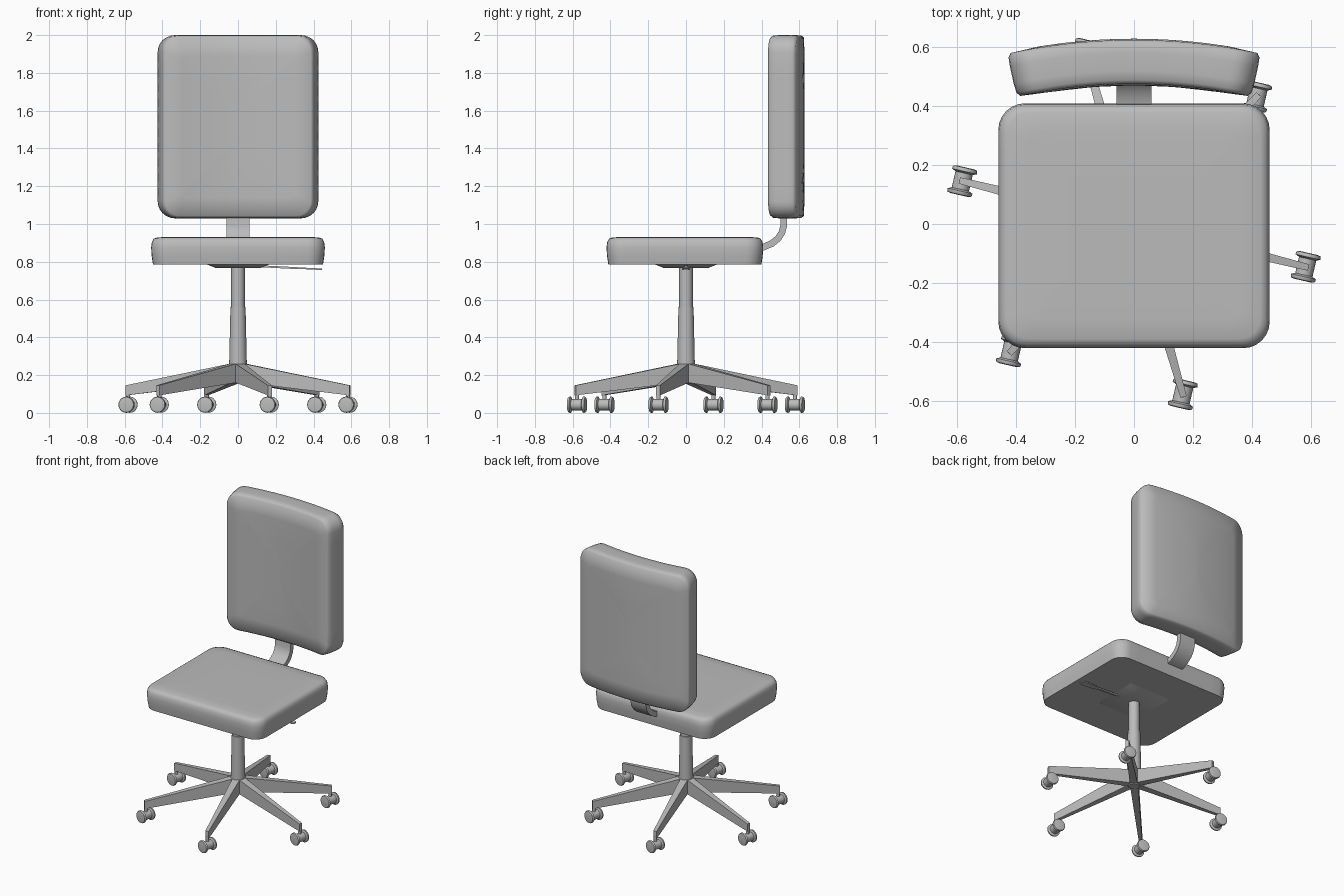
import bpy, bmesh
from math import sin, cos, pi, radians
from mathutils import Matrix, Vector

cube = bpy.data.objects.get("Cube")
if cube:
    bpy.data.objects.remove(cube)

grey = bpy.data.materials.new("plain_grey")
grey.use_nodes = True
colour = (0.5, 0.5, 0.5, 1)
grey.diffuse_color = colour
grey.node_tree.nodes["Principled BSDF"].inputs["Base Color"].default_value = colour


def finish(name, bm, angle=35):
    bmesh.ops.recalc_face_normals(bm, faces=bm.faces)
    mesh = bpy.data.meshes.new(name)
    bm.to_mesh(mesh)
    bm.free()
    mesh.materials.append(grey)
    mesh.polygons.foreach_set("use_smooth", [True] * len(mesh.polygons))
    mesh.set_sharp_from_angle(angle=radians(angle))
    obj = bpy.data.objects.new(name, mesh)
    bpy.context.collection.objects.link(obj)
    return obj


def loft(name, rings, angle=35):
    """Skin a list of equal closed rings and cap both ends."""
    bm = bmesh.new()
    loops = [[bm.verts.new(p) for p in ring] for ring in rings]
    n = len(loops[0])
    for a, b in zip(loops, loops[1:]):
        for i in range(n):
            j = (i + 1) % n
            bm.faces.new((a[i], a[j], b[j], b[i]))
    bm.faces.new(loops[0][::-1])
    bm.faces.new(loops[-1])
    return finish(name, bm, angle)


def lathe(name, profile, sides=24, matrix=Matrix()):
    rings = [[matrix @ Vector((r * cos(2 * pi * i / sides), r * sin(2 * pi * i / sides), z))
              for i in range(sides)] for r, z in profile]
    return loft(name, rings)


def rounded_rect(hw, hh, r, steps=6, cuts=10):
    """Outline with round corners and evenly cut straight sides."""
    corners = []
    for k, (sx, sy) in enumerate([(1, 1), (-1, 1), (-1, -1), (1, -1)]):
        centre = Vector((sx * (hw - r), sy * (hh - r)))
        corners.append([centre + r * Vector((cos(a), sin(a))) for a in
                        [(k + i / steps) * pi / 2 for i in range(steps + 1)]])
    points = []
    for k, arc in enumerate(corners):
        start = corners[(k + 1) % 4][0]
        points += arc + [arc[-1].lerp(start, i / cuts) for i in range(1, cuts)]
    return points


def cushion(name, hw, hh, levels, place, angle):
    rings = []
    for depth, inset in levels:
        r = max(0.09 - inset * 0.6, 0.004)
        rings.append([place(p.x, p.y, depth)
                      for p in rounded_rect(hw - inset, hh - inset, min(r, hw - inset))])
    return loft(name, rings, angle)


# Seat: flat underneath, softly rounded on top
cushion("seat", 0.46, 0.415,
        [(0.785, 0.4), (0.785, 0.2), (0.785, 0.01), (0.83, 0.003), (0.875, 0),
         (0.905, 0.004), (0.922, 0.014), (0.929, 0.032), (0.932, 0.1), (0.932, 0.25), (0.932, 0.4)],
        lambda x, y, d: (x, y - 0.006, d), 60)

# Backrest: padded panel bent around an upright axis in front of it
bend = 2.0


def bent(x, z, depth):
    a = x / bend
    return ((bend - depth) * sin(a), 0.63 - bend + (bend - depth) * cos(a), 1.515 + z)


cushion("backrest", 0.435, 0.485,
        [(0.002, 0.425), (0.002, 0.27), (0.002, 0.11), (0.006, 0.012), (0.02, 0.002), (0.05, 0),
         (0.11, 0), (0.142, 0.003), (0.155, 0.014), (0.16, 0.11), (0.16, 0.27), (0.16, 0.425)],
        bent, 70)

# Curved bracket joining seat and backrest
path = [Vector(p) for p in [(0.36, 0.872), (0.41, 0.878), (0.455, 0.897), (0.488, 0.924),
                            (0.508, 0.955), (0.517, 0.99), (0.518, 1.1)]]
rings = []
for i, p in enumerate(path):
    t = (path[min(i + 1, len(path) - 1)] - path[max(i - 1, 0)]).normalized()
    n = Vector((-t.y, t.x)) * 0.018
    rings.append([(s * 0.06, *(p + e * n)) for s, e in [(-1, -1), (1, -1), (1, 1), (-1, 1)]])
loft("back_bracket", rings)

# Tapered mounting plate under the seat
loft("seat_plate", [[(sx * h, sy * h, z) for sx, sy in [(-1, -1), (1, -1), (1, 1), (-1, 1)]]
                    for h, z in [(0.17, 0.788), (0.115, 0.766)]])

# Height lever with a flat paddle at its end
loft("height_lever", [[(x, s * w, z + e * h) for s, e in [(-1, -1), (1, -1), (1, 1), (-1, 1)]]
                      for x, z, w, h in [(0.08, 0.778, 0.007, 0.005), (0.3, 0.767, 0.007, 0.005),
                                         (0.33, 0.766, 0.017, 0.004), (0.43, 0.761, 0.02, 0.004),
                                         (0.445, 0.76, 0.012, 0.004)]])

# Gas column, sleeve and hub
lathe("column", [(0.036, 0.5), (0.036, 0.775)])
lathe("column_sleeve", [(0.047, 0.25), (0.04, 0.56)])
lathe("hub", [(0.036, 0.155), (0.047, 0.17), (0.047, 0.265)])

# Six star-base arms, each with a twin-wheel caster
spool = [(0.03, -0.048), (0.04, -0.046), (0.043, -0.04), (0.043, -0.034), (0.03, -0.028)]
spool += [(r, -z) for r, z in reversed(spool)]
for k in range(6):
    turn = Matrix.Rotation(radians(60 * k - 14), 4, "Z")
    arm = [[turn @ Vector((x, s * w, z)) for s, z in [(-1, low), (1, low), (1, high), (-1, high)]]
           for x, w, low, high in [(0.0, 0.026, 0.165, 0.268), (0.61, 0.011, 0.093, 0.146)]]
    loft(f"base_arm_{k + 1}", arm)
    spot = Matrix.Translation(turn @ Vector((0.6, 0, 0)))
    lathe(f"caster_stem_{k + 1}", [(0.011, 0.04), (0.011, 0.11)], 12, spot)
    axle = (spot @ Matrix.Translation((0, 0, 0.0435)) @ Matrix.Rotation(radians(-13), 4, "Z")
            @ Matrix.Rotation(pi / 2, 4, "X"))
    lathe(f"caster_{k + 1}", spool, 20, axle)
